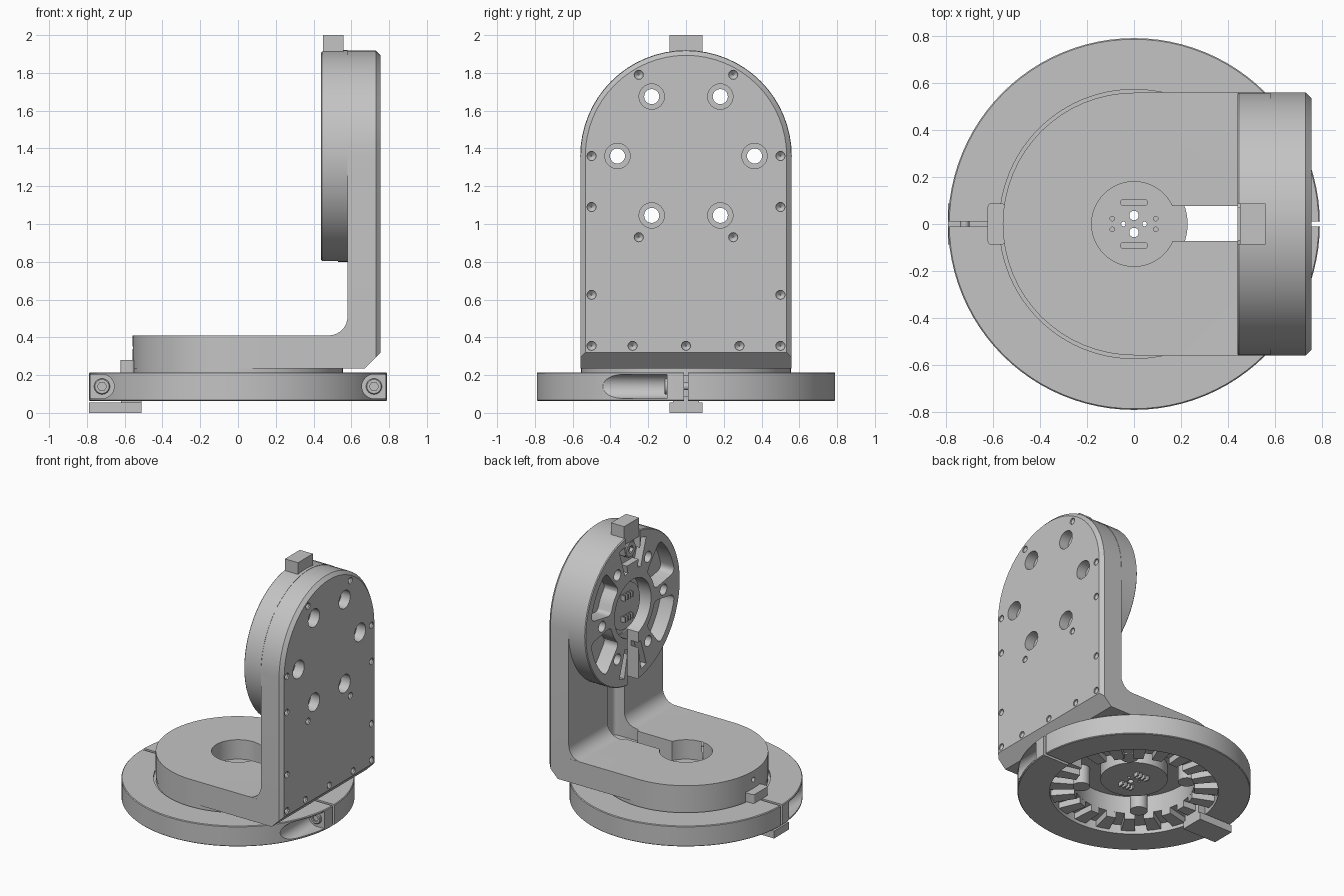
import bpy, bmesh, math
from mathutils import Vector

if "Cube" in bpy.data.objects:
    bpy.data.objects.remove(bpy.data.objects["Cube"], do_unlink=True)

SHADE = (0.55, 0.55, 0.55, 1)
grey = bpy.data.materials.new("machined grey")
grey.use_nodes = True
grey.diffuse_color = SHADE
grey.node_tree.nodes["Principled BSDF"].inputs["Base Color"].default_value = SHADE

AXES = {"x": lambda u, v, w: (w, u, v), "y": lambda u, v, w: (u, w, v), "z": lambda u, v, w: (u, v, w)}


def loft(name, layers, axis="z", at=(0, 0, 0), tube=False, corner=0):
    """Skin a stack of (outline, height) layers along an axis."""
    bm = bmesh.new()
    rings = [[bm.verts.new(Vector(AXES[axis](u, v, w)) + Vector(at)) for u, v in pts] for pts, w in layers]
    n = len(rings[0])
    sides = []
    for a, b in zip(rings, rings[1:] + ([rings[0]] if tube else [])):
        for i in range(n):
            j = (i + 1) % n
            sides.append(bm.faces.new((a[i], a[j], b[j], b[i])))
    if not tube:
        bm.faces.new(rings[0])
        bm.faces.new(rings[-1])
    bmesh.ops.recalc_face_normals(bm, faces=bm.faces[:])
    if corner:
        edges = [e for e in bm.edges if all(f in sides for f in e.link_faces) and e.calc_face_angle() > 0.6]
        bmesh.ops.bevel(bm, geom=edges, offset=corner, segments=4, profile=0.5, affect="EDGES")
    mesh = bpy.data.meshes.new(name)
    bm.to_mesh(mesh)
    bm.free()
    obj = bpy.data.objects.new(name, mesh)
    bpy.context.collection.objects.link(obj)
    mesh.materials.append(grey)
    return obj


def circle(r, n=64):
    return [(r * math.cos(math.tau * i / n), r * math.sin(math.tau * i / n)) for i in range(n)]


def disc(name, r, at, h, axis="z", n=64, edge=0):
    """Cylinder from the given point along the axis, with an optional chamfer on both rims."""
    layers = [(circle(r, n), 0), (circle(r, n), h)]
    if edge:
        small = circle(r - edge, n)
        layers = [(small, 0), (circle(r, n), edge), (circle(r, n), h - edge), (small, h)]
    return loft(name, layers, axis, at)


def box(name, lo, hi, corner=0):
    pts = [(lo[0], lo[1]), (hi[0], lo[1]), (hi[0], hi[1]), (lo[0], hi[1])]
    return loft(name, [(pts, lo[2]), (pts, hi[2])], corner=corner)


def sector(r1, r2, mid, half, n=6):
    """Outline of a ring sector, angles in degrees."""
    angs = [math.radians(mid - half + 2 * half * i / n) for i in range(n + 1)]
    arc = lambda r, a: [(r * math.cos(t), r * math.sin(t)) for t in a]
    return arc(r2, angs) + arc(r1, angs[::-1])


def arch(r, ext):
    """Half circle opening towards -v, closed by a straight bottom at v = -ext."""
    half = [(r * math.cos(math.pi * i / 32), r * math.sin(math.pi * i / 32)) for i in range(33)]
    return half + [(-r, -ext), (r, -ext)]


def combine(obj, other, op="DIFFERENCE"):
    mod = obj.modifiers.new("combine", "BOOLEAN")
    mod.operation, mod.solver, mod.object = op, "EXACT", other
    bpy.context.view_layer.objects.active = obj
    bpy.ops.object.modifier_apply(modifier=mod.name)
    bpy.data.objects.remove(other, do_unlink=True)


def pins(name, place):
    """Small contact pin pattern on a connector face."""
    for side in (-1, 1):
        for i in range(4):
            place(f"{name}_{side}_{i}", (i - 1.5) * 0.03, side * 0.08)


HUB_Z = 1.36

# L bracket: arm, upright plate and inner fillet in one body
arm_pts = [(-v, u) for u, v in arch(0.558, 0.71)]
bracket = loft("bracket", [(arm_pts, 0.235), (arm_pts, 0.41)])
ext = HUB_Z - 0.235
plate = loft("plate", [(arch(0.558, ext), 0.58), (arch(0.558, ext), 0.73), (arch(0.533, ext), 0.755)],
             "x", (0, 0, HUB_Z))
combine(bracket, plate, "UNION")
fillet = [(0.48 + 0.1 * math.sin(a), 0.51 - 0.1 * math.cos(a)) for a in (math.pi / 16 * i for i in range(9))]
fillet += [(0.62, 0.51), (0.62, 0.38), (0.48, 0.38)]
combine(bracket, loft("fillet", [(fillet, -0.557), (fillet, 0.557)], "y"), "UNION")
wedge = [(0.67, 0.235), (0.67, 0.1), (0.9, 0.1), (0.9, 0.32), (0.755, 0.32)]
combine(bracket, loft("wedge", [(wedge, -0.7), (wedge, 0.7)], "y"))

# Cable opening through the arm and channel up the plate
combine(bracket, disc("opening", 0.18, (0, 0, 0.1), 0.5))
combine(bracket, disc("under_cavity", 0.41, (0, 0, 0.1), 0.16))
combine(bracket, box("slot", (0.1, -0.072, 0.1), (0.56, 0.076, 0.6)))
combine(bracket, box("channel", (0.45, -0.1, 0.32), (0.66, 0.1, 0.95), 0.03))
combine(bracket, disc("rim_screw_hole", 0.018, (-0.6, 0, 0.345), 0.08, "x", 12))

# Round cheek on the inner side of the plate
cheek = loft("cheek", [(circle(0.554), 0.44), (circle(0.56), 0.446), (circle(0.56), 0.581)], "x", (0, 0, HUB_Z))
for mid in (30, 150, 210, 330):
    pts = sector(0.26, 0.5, mid, 20.5)
    combine(cheek, loft("pocket", [(pts, 0.3), (pts, 0.55)], "x", (0, 0, HUB_Z), corner=0.04))
for mid in (75, 105, 255, 285):
    pts = sector(0.29, 0.5, mid, 3.5, 2)
    combine(cheek, loft("groove", [(pts, 0.3), (pts, 0.5)], "x", (0, 0, HUB_Z)))
combine(cheek, disc("bore", 0.215, (0.3, 0, HUB_Z), 0.24, "x"))
combine(cheek, box("lower_slot", (0.3, -0.065, 0.7), (0.53, 0.065, 1.25)))
combine(cheek, box("top_notch", (0.3, -0.085, 1.7), (0.49, 0.085, 2.0)))

# Six counterbored bolt holes through plate and cheek
for i in range(6):
    a = math.radians(60 * i)
    y, z = 0.363 * math.cos(a), HUB_Z + 0.363 * math.sin(a)
    combine(cheek, disc("bolt_hole", 0.04, (0.3, y, z), 0.6, "x", 24))
    combine(bracket, disc("bolt_hole", 0.04, (0.3, y, z), 0.6, "x", 24))
    combine(bracket, disc("counterbore", 0.067, (0.68, y, z), 0.2, "x", 32))

# Small cover screw holes with conical floors
spots = [(0.25, 1.79), (0.5, 1.36), (0.5, 1.09), (0.25, 0.93), (0.5, 0.625), (0.5, 0.355), (0.283, 0.355)]
for y, z in [(s * y, z) for y, z in spots for s in (-1, 1)] + [(0, 0.355)]:
    hole = [(circle(0.003, 16), 0.725), (circle(0.024, 16), 0.745), (circle(0.024, 16), 0.8)]
    combine(bracket, loft("screw_hole", hole, "x", (0, y, z)))

# Connector, latch and screw on the cheek
disc("cheek_connector", 0.17, (0.5, 0, HUB_Z), 0.06, "x")
pins("cheek_pin", lambda n, u, v: box(n, (0.47, u - 0.006, HUB_Z + v - 0.02), (0.51, u + 0.006, HUB_Z + v + 0.02)))
latch_screw = disc("latch_screw", 0.06, (0.455, 0, 1.795), 0.05, "x", 32, 0.006)
combine(latch_screw, disc("socket", 0.028, (0.4, 0, 1.795), 0.08, "x", 6))
box("top_latch", (0.45, -0.088, 1.86), (0.558, 0.088, 2.0))

# Toothed hub under the arm, open where the cable slot passes
hub = [(0.41, 0.13), (0.58, 0.13), (0.58, 0.2), (0.556, 0.2), (0.556, 0.262), (0.41, 0.262)]
hub_ring = loft("hub_ring", [(circle(r), z) for r, z in hub], tube=True)
combine(hub_ring, box("slot", (0.3, -0.072, 0.1), (0.5, 0.076, 0.3)))
for i in range(1, 20):
    pts = sector(0.41, 0.57, 18 * i, 4.8, 2)
    loft("hub_tooth", [(pts, 0.085), (pts, 0.15)])
for a in (45, 135, 225, 315):
    disc("hub_post", 0.06, (0.36 * math.cos(math.radians(a)), 0.36 * math.sin(math.radians(a)), 0.12), 0.15, n=32)

# Connector in the middle of the hub
connector = disc("hub_connector", 0.228, (0, 0, 0.16), 0.105)
for s in (-1, 1):
    combine(connector, disc("hole", 0.02, (0, s * 0.036, 0.1), 0.3, n=20))
    combine(connector, disc("pin_hole", 0.01, (s * 0.045, 0, 0.1), 0.3, n=12))
    combine(connector, box("key_slot", (-0.056, s * 0.092 - 0.012, 0.24), (0.056, s * 0.092 + 0.012, 0.3), 0.008))
    for t in (-1, 1):
        combine(connector, disc("dimple", 0.01, (s * 0.092, t * 0.023, 0.24), 0.1, n=12))
pins("hub_pin", lambda n, u, v: box(n, (u - 0.006, v - 0.02, 0.13), (u + 0.006, v + 0.02, 0.17)))

# Split clamp ring with a screw pocket, open to the rim, on each side
ring = [(0.572, 0.062), (0.785, 0.062), (0.79, 0.067), (0.79, 0.21), (0.785, 0.215), (0.572, 0.215)]
clamp = loft("clamp_ring", [(circle(r, 96), z) for r, z in ring], tube=True)
for s in (-1, 1):
    combine(clamp, box("split", (s * 0.685 - 0.13, -0.011, 0), (s * 0.685 + 0.13, 0.011, 0.3)))
    combine(clamp, disc("screw_pocket", 0.064, (s * 0.72, -0.7, 0.14), 0.6, "y", 32))
    combine(clamp, box("pocket_mouth", (s * 0.81 - 0.09, -0.7, 0.077), (s * 0.81 + 0.09, -0.1, 0.203)))
    screw = disc("clamp_screw", 0.042, (s * 0.72, -0.115, 0.14), 0.025, "y", 24, 0.005)
    combine(screw, disc("socket", 0.024, (s * 0.72, -0.2, 0.14), 0.095, "y", 6))
    disc("clamp_shank", 0.02, (s * 0.72, -0.1, 0.14), 0.2, "y", 16)

# Latch blocks on and under the clamp ring
box("arm_latch", (-0.622, -0.088, 0.205), (-0.548, 0.088, 0.28), 0.015)
box("lower_latch", (-0.79, -0.088, 0.0), (-0.51, 0.088, 0.056))
box("lower_latch_stem", (-0.62, -0.07, 0.05), (-0.51, 0.07, 0.15))

# Smooth round surfaces and keep the edges crisp
bpy.ops.object.select_all(action="DESELECT")
for obj in bpy.context.collection.objects:
    if obj.type == "MESH" and grey.name in obj.data.materials:
        obj.select_set(True)
        bpy.context.view_layer.objects.active = obj
bpy.ops.object.shade_smooth_by_angle(angle=math.radians(25))
